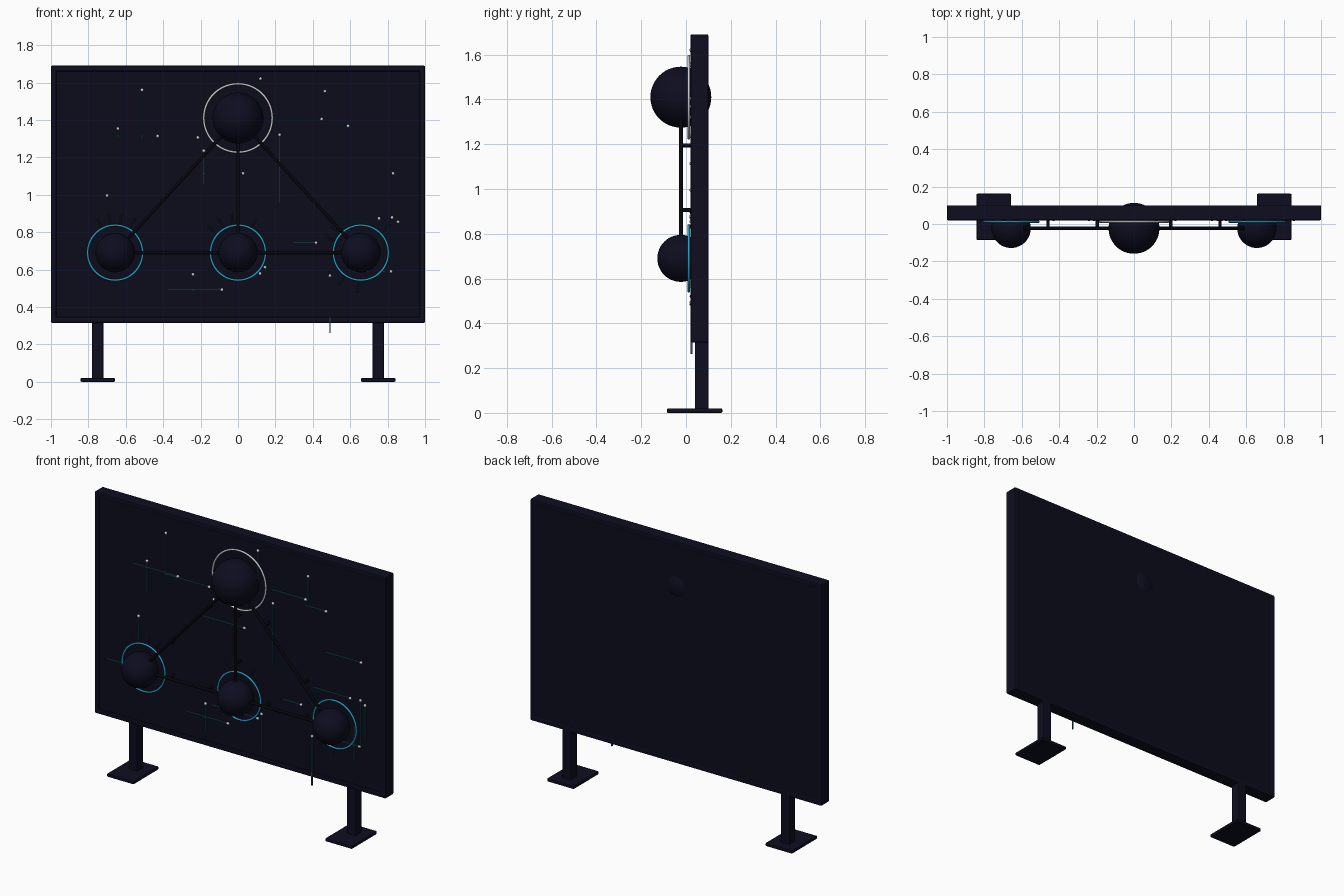
import bpy, math
from mathutils import Vector

if "Cube" in bpy.data.objects:
    bpy.data.objects.remove(bpy.data.objects["Cube"])


def material(name, rgb):
    m = bpy.data.materials.new(name)
    m.diffuse_color = (*rgb, 1)
    m.use_nodes = True
    m.node_tree.nodes["Principled BSDF"].inputs["Base Color"].default_value = m.diffuse_color
    return m


NAVY = material("panel navy", (0.0035, 0.0035, 0.012))
FRAME = material("frame navy", (0.004, 0.004, 0.014))
BLACK = material("rod black", (0.0018, 0.0018, 0.004))
WHITE = material("ring white", (0.62, 0.62, 0.66))
CYAN = material("ring cyan", (0.015, 0.38, 0.62))
TEAL = material("trace teal", (0.012, 0.075, 0.11))
SLATE = material("tick slate", (0.01, 0.022, 0.035))


def finish(name, mat, smooth=False):
    o = bpy.context.object
    o.name = name
    o.data.materials.append(mat)
    if smooth:
        bpy.ops.object.shade_smooth_by_angle(angle=math.radians(40))
    return o


def box(name, x, y, z, mat, bevel=0):
    """Box from (min, max) pairs on each axis."""
    bpy.ops.mesh.primitive_cube_add(size=1, location=[(a + b) / 2 for a, b in (x, y, z)])
    o = bpy.context.object
    o.scale = [b - a for a, b in (x, y, z)]
    bpy.ops.object.transform_apply(location=False, rotation=False, scale=True)
    if bevel:
        m = o.modifiers.new("bevel", "BEVEL")
        m.width, m.segments = bevel, 2
    return finish(name, mat)


def ball(name, loc, r, mat, seg=48):
    bpy.ops.mesh.primitive_uv_sphere_add(segments=seg, ring_count=seg // 2, radius=r, location=loc)
    return finish(name, mat, True)


def rod(name, a, b, r, mat, sides=16):
    a, b = Vector(a), Vector(b)
    bpy.ops.mesh.primitive_cylinder_add(vertices=sides, radius=r, depth=(b - a).length,
                                        location=(a + b) / 2)
    bpy.context.object.rotation_euler = (b - a).to_track_quat('Z', 'Y').to_euler()
    return finish(name, mat, True)


# Display board with a slim frame
box("board", (-0.98, 0.98), (0.028, 0.098), (0.34, 1.67), NAVY)
for i, z in enumerate((0.315, 1.66)):
    box(f"frame_rail_{i}", (-1, 1), (0.02, 0.1), (z, z + 0.03), FRAME, 0.006)
for s in (-1, 1):
    box("frame_side", tuple(sorted((s * 0.97, s))), (0.02, 0.1), (0.315, 1.69), FRAME, 0.006)
    # Legs and feet
    box("leg", (s * 0.75 - 0.03, s * 0.75 + 0.03), (0.04, 0.1), (0.01, 0.33), FRAME, 0.004)
    box("foot", (s * 0.75 - 0.092, s * 0.75 + 0.092), (-0.085, 0.162), (0, 0.02), FRAME, 0.005)

# Nodes: one large ball above three small ones, each with a glowing ring
Y = -0.023
top = Vector((0, Y, 1.41))
lows = [Vector((x, Y, 0.69)) for x in (-0.657, 0, 0.657)]


def node(name, c, r, ring, mat):
    ball(name + "_ball", c, r, FRAME)
    bpy.ops.mesh.primitive_torus_add(major_radius=ring, minor_radius=0.006, major_segments=72,
                                     minor_segments=10, location=(c.x, 0.012, c.z),
                                     rotation=(math.pi / 2, 0, 0))
    finish(name + "_ring", mat, True)


node("main", top, 0.136, 0.183, WHITE)
for c in lows:
    node("small", c, 0.105, 0.147, CYAN)

# Connecting rods, each held off the board by two pegs
for a, b in [(top, c) for c in lows] + [(lows[0], lows[1]), (lows[1], lows[2])]:
    rod("link_rod", a, b, 0.009, BLACK)
    for t in (0.3, 0.7):
        p = a.lerp(b, t)
        rod("standoff_peg", p, (p.x, 0.04, p.z), 0.009, BLACK, 12)

# Short ticks fanned around the small nodes
for c, angles in zip(lows, [(60, 80, 99, 118), (62, 100, 120, 138), (45, 138, 155, 235, 265)]):
    for deg in angles:
        d = Vector((math.cos(math.radians(deg)), 0, math.sin(math.radians(deg))))
        p = Vector((c.x, 0.023, c.z))
        rod("tick", p + d * 0.155, p + d * 0.205, 0.004, SLATE, 6)
        ball("tick_tip", p + d * 0.207, 0.007, SLATE, 8)

# Circuit traces: horizontal (start x, dot x, z) and vertical (x, bottom z, dot z)
HORIZONTAL = [(-0.74, -0.43, 1.313), (-0.51, -0.215, 1.305), (0.215, 0.447, 1.404),
              (0.447, 0.588, 1.368), (-0.257, 0.027, 1.114), (0.588, 0.829, 1.114),
              (0.508, 0.754, 0.873), (0.294, 0.417, 0.743), (-0.374, -0.086, 0.492),
              (-0.19, 0.118, 0.578), (0.55, 0.818, 0.59)]
VERTICAL = [(-0.642, 1.152, 1.353), (-0.513, 1.27, 1.56), (0.465, 1.404, 1.553),
            (0.223, 0.955, 1.32), (-0.183, 1.056, 1.235), (0.12, 1.38, 1.62),
            (-0.7, 0.845, 0.995), (0.824, 0.6, 0.878), (0.856, 0.65, 0.855),
            (-0.24, 0.4, 0.574), (0.145, 0.382, 0.612), (0.492, 0.265, 0.567)]


def trace(x0, x1, z0, z1):
    h = 0.003
    box("trace", (x0 - h, x1 + h), (0.019, 0.029), (z0 - h, z1 + h), TEAL)


for x0, x1, z in HORIZONTAL:
    trace(x0, x1, z, z)
    ball("trace_dot", (x1, 0.024, z), 0.009, WHITE, 10)
for x, z0, z1 in VERTICAL:
    trace(x, x, z0, z1)
    ball("trace_dot", (x, 0.024, z1), 0.009, WHITE, 10)
# Traces whose dots sit behind a node
trace(-0.915, -0.7, 0.672, 0.672)
trace(0.781, 0.781, 0.495, 0.7)
